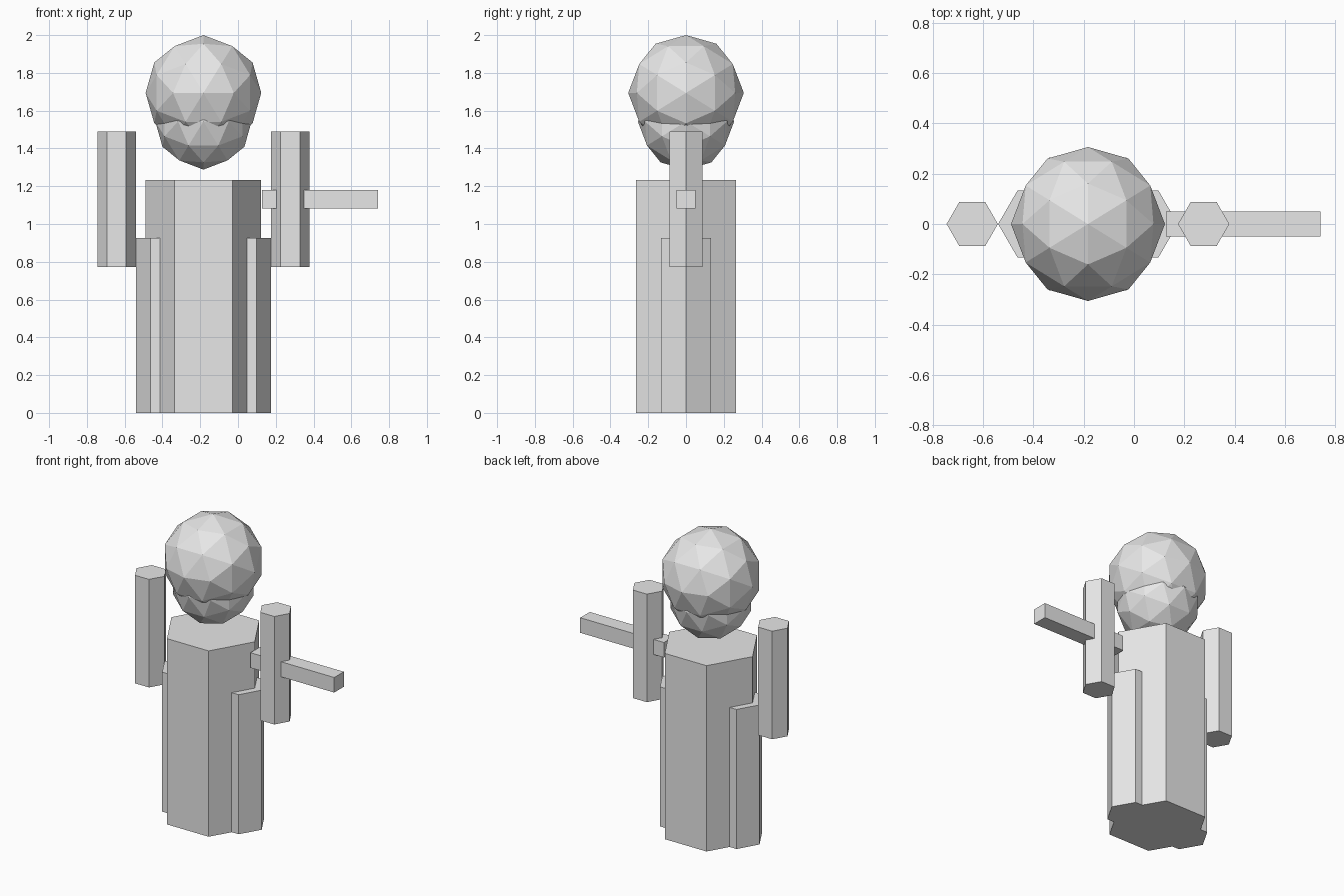
import bpy
import math

cube = bpy.data.objects.get("Cube")
if cube:
    bpy.data.objects.remove(cube, do_unlink=True)

# One plain grey for the whole figure
grey = bpy.data.materials.new("plain grey")
grey.use_nodes = True
colour = (0.8, 0.8, 0.8, 1)
grey.diffuse_color = colour
grey.node_tree.nodes["Principled BSDF"].inputs["Base Color"].default_value = colour

CENTRE = -0.183  # the body's middle in x


def finish(name):
    obj = bpy.context.object
    obj.name = obj.data.name = name
    obj.data.materials.append(grey)
    return obj


def hex_prism(name, x, radius, bottom, top):
    """Upright six-sided prism with corners pointing along x."""
    bpy.ops.mesh.primitive_cylinder_add(
        vertices=6, radius=radius, depth=top - bottom,
        location=(x, 0, (bottom + top) / 2), rotation=(0, 0, math.radians(30)))
    return finish(name)


def faceted_ball(name, z, radius):
    """Low-poly ball tilted so that a vertex lies on every axis."""
    golden = (1 + math.sqrt(5)) / 2
    bpy.ops.mesh.primitive_ico_sphere_add(
        subdivisions=2, radius=radius, location=(CENTRE, 0, z),
        rotation=(0, math.atan(golden), 0))
    return finish(name)


# Body, legs and arms
hex_prism("body", CENTRE, 0.306, 0, 1.233)
for side, sign in (("left", 1), ("right", -1)):
    hex_prism(side + "_leg", CENTRE + sign * 0.204, 0.153, 0, 0.926)
    hex_prism(side + "_arm", CENTRE + sign * 0.46, 0.102, 0.773, 1.49)

# Head with a larger cap of hair over it
faceted_ball("head", 1.543, 0.255)
faceted_ball("hair", 1.694, 0.306)

# Bar held through the left arm
bpy.ops.mesh.primitive_cube_add(size=1, location=(0.434, 0, 1.131))
bar = finish("held_bar")
bar.scale = (0.615, 0.1, 0.1)
